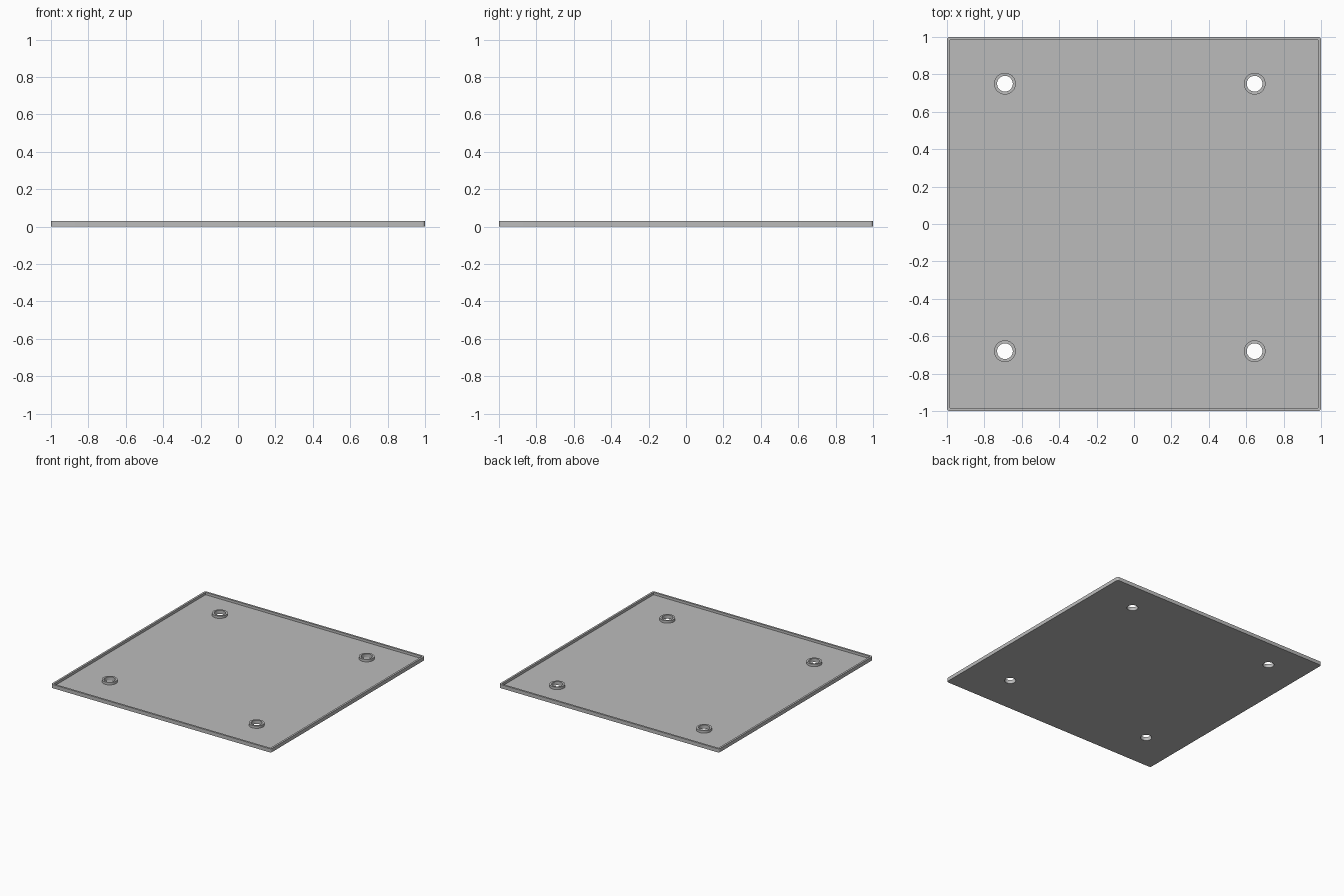
import bpy
import bmesh

if "Cube" in bpy.data.objects:
    bpy.data.objects.remove(bpy.data.objects["Cube"], do_unlink=True)

HEIGHT, FLOOR, RIM = 0.03, 0.01, 0.016
HOLES = [(x, y) for x in (-0.69, 0.645) for y in (-0.68, 0.75)]

grey = bpy.data.materials.new("light grey")
grey.use_nodes = True
grey.diffuse_color = (0.5, 0.5, 0.5, 1)
grey.node_tree.nodes["Principled BSDF"].inputs["Base Color"].default_value = grey.diffuse_color


def make_object(name, bm):
    mesh = bpy.data.meshes.new(name)
    bm.to_mesh(mesh)
    bm.free()
    mesh.materials.append(grey)
    obj = bpy.data.objects.new(name, mesh)
    bpy.context.collection.objects.link(obj)
    return obj


def block(name, size, z0, z1, corner=0):
    bm = bmesh.new()
    bmesh.ops.create_cube(bm, size=1)
    bmesh.ops.scale(bm, vec=(size, size, z1 - z0), verts=bm.verts)
    bmesh.ops.translate(bm, vec=(0, 0, (z0 + z1) / 2), verts=bm.verts)
    if corner:
        upright = [e for e in bm.edges if abs(e.verts[0].co.z - e.verts[1].co.z) > 0.001]
        bmesh.ops.bevel(bm, geom=upright, offset=corner, segments=6, profile=0.5, affect='EDGES')
    return make_object(name, bm)


def cylinders(name, radius, z0, z1):
    bm = bmesh.new()
    for x, y in HOLES:
        made = bmesh.ops.create_cone(bm, cap_ends=True, segments=48, radius1=radius,
                                     radius2=radius, depth=z1 - z0)
        bmesh.ops.translate(bm, vec=(x, y, (z0 + z1) / 2), verts=made["verts"])
    return make_object(name, bm)


def combine(target, other, operation):
    mod = target.modifiers.new(operation.lower(), 'BOOLEAN')
    mod.object, mod.operation, mod.solver = other, operation, 'EXACT'
    bpy.context.view_layer.objects.active = target
    bpy.ops.object.modifier_apply(modifier=mod.name)
    bpy.data.objects.remove(other, do_unlink=True)


# Shallow tray with a thin raised rim
tray = block("tray", 2, 0, HEIGHT, corner=0.015)
combine(tray, block("pocket", 2 - 2 * RIM, FLOOR, HEIGHT + 0.1), 'DIFFERENCE')

# Four round bosses with through holes
combine(tray, cylinders("bosses", 0.058, FLOOR / 2, HEIGHT), 'UNION')
combine(tray, cylinders("screw_holes", 0.042, -0.1, HEIGHT + 0.1), 'DIFFERENCE')

# Smooth the round walls, keep the edges sharp
bpy.ops.object.select_all(action='DESELECT')
tray.select_set(True)
bpy.context.view_layer.objects.active = tray
bpy.ops.object.shade_smooth_by_angle(angle=0.6)
